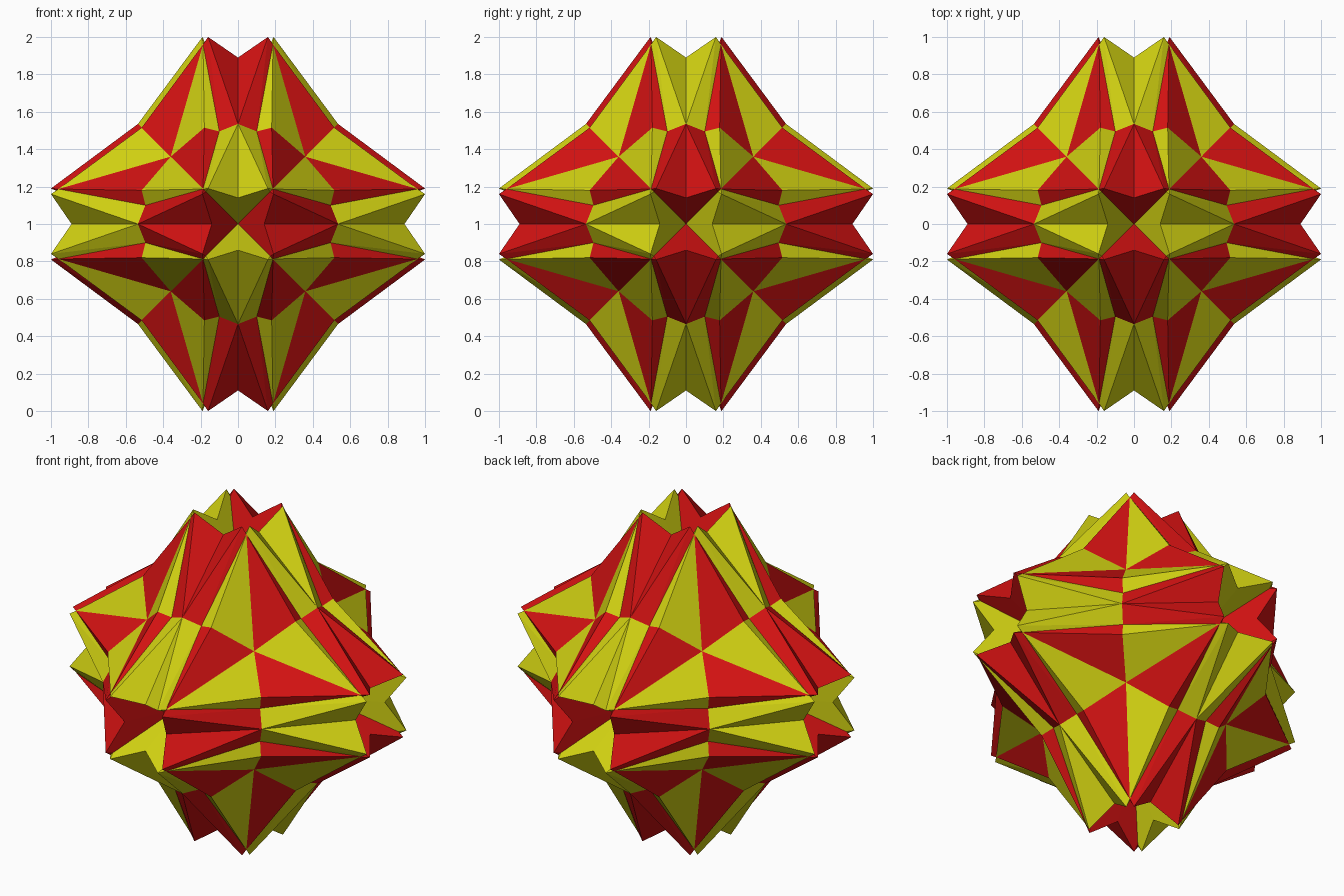
import bpy, bmesh
from itertools import permutations, product
from mathutils import Vector

if "Cube" in bpy.data.objects:
    bpy.data.objects.remove(bpy.data.objects["Cube"])


def flat_material(name, rgb):
    m = bpy.data.materials.new(name)
    m.diffuse_color = (*rgb, 1)
    m.use_nodes = True
    m.node_tree.nodes["Principled BSDF"].inputs["Base Color"].default_value = m.diffuse_color
    return m


# Corner points of one 48th of the star (z >= y >= x >= 0)
P = {
    'hollow': (0, 0, .58),
    'notch': (0, .14, .89),
    'tip': (.16, .19, 1),
    'cross_in': (.172, .172, .958),
    'cross_out': (.187, .187, .96),
    'edge_mid': (0, .535, .535),
    'dent': (.10, .495, .495),
    'ridge': (.18, .515, .515),
    'corner': (.36, .36, .36),
}
# Facets of that piece: 0 = first solid, 1 = second solid
FACETS = [
    (('hollow', 'notch', 'tip', 'cross_in'), 0),
    (('notch', 'edge_mid', 'tip'), 0),
    (('tip', 'edge_mid', 'dent'), 0),
    (('tip', 'dent', 'cross_out'), 0),
    (('tip', 'cross_out', 'cross_in'), 0),
    (('dent', 'ridge', 'cross_out'), 1),
    (('ridge', 'corner', 'cross_out'), 1),
]

# Repeat by every axis swap and sign; odd swaps exchange the two colours
bm = bmesh.new()
for order in permutations(range(3)):
    odd = sum(order[i] > order[j] for i in range(3) for j in range(i + 1, 3)) % 2
    for sign in product((1, -1), repeat=3):
        for names, colour in FACETS:
            pts = [Vector([P[n][order[i]] * sign[i] for i in range(3)]) for n in names]
            face = bm.faces.new([bm.verts.new(p + Vector((0, 0, 1))) for p in pts])
            face.material_index = colour ^ odd
bmesh.ops.remove_doubles(bm, verts=bm.verts, dist=.0005)
bmesh.ops.recalc_face_normals(bm, faces=bm.faces)

mesh = bpy.data.meshes.new('compound_star')
bm.to_mesh(mesh)
bm.free()
mesh.materials.append(flat_material('red', (.65, .006, .006)))
mesh.materials.append(flat_material('yellow', (.65, .65, .006)))
star = bpy.data.objects.new('compound_star', mesh)
bpy.context.collection.objects.link(star)
